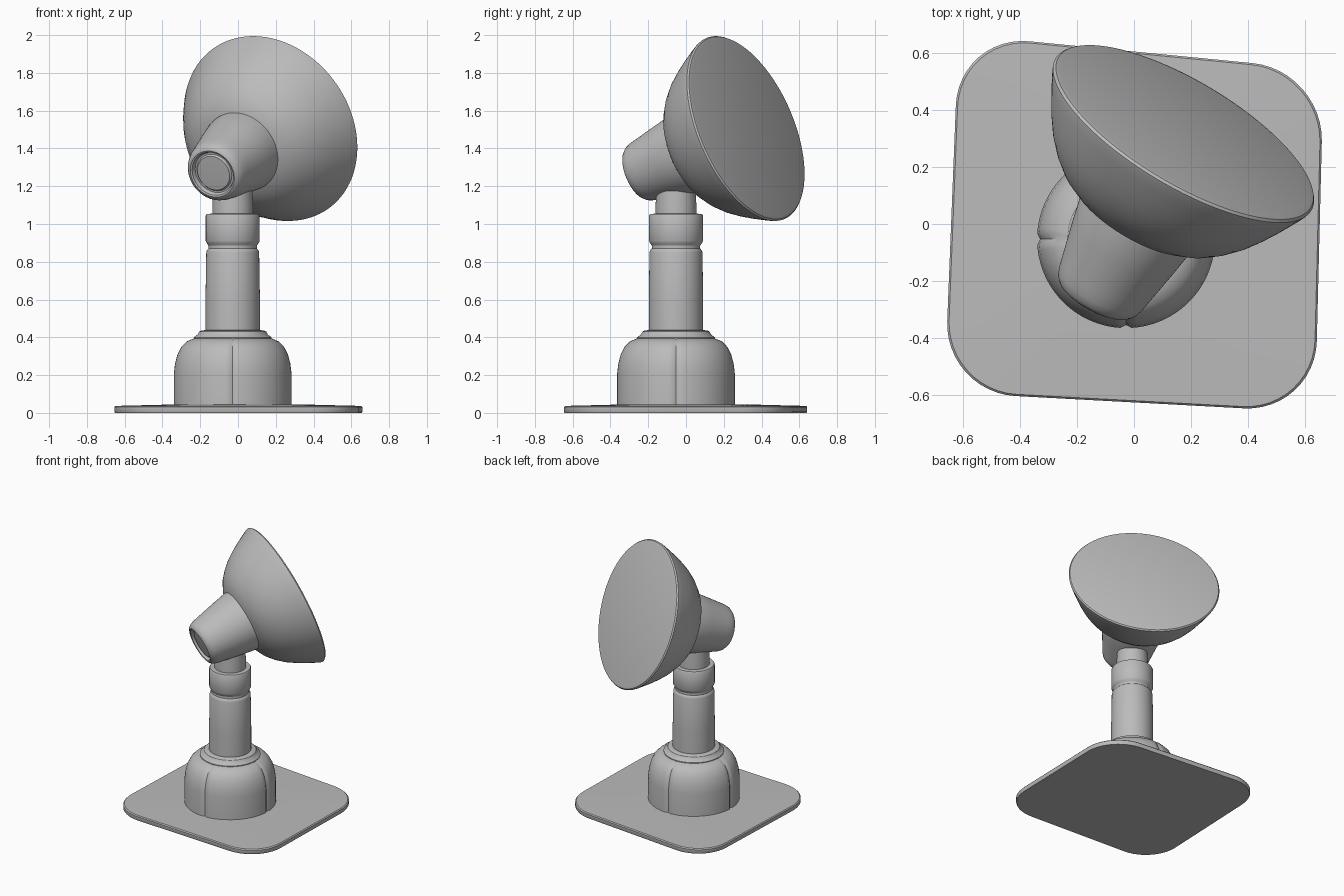
import bpy, bmesh, math
from mathutils import Vector

if "Cube" in bpy.data.objects:
    bpy.data.objects.remove(bpy.data.objects["Cube"])

grey = bpy.data.materials.new("plain grey")
grey.diffuse_color = (0.5, 0.5, 0.5, 1)
grey.use_nodes = True
grey.node_tree.nodes["Principled BSDF"].inputs["Base Color"].default_value = grey.diffuse_color


def finish(bm, name):
    bmesh.ops.remove_doubles(bm, verts=bm.verts, dist=1e-5)
    bmesh.ops.recalc_face_normals(bm, faces=bm.faces)
    mesh = bpy.data.meshes.new(name)
    bm.to_mesh(mesh)
    bm.free()
    mesh.materials.append(grey)
    ob = bpy.data.objects.new(name, mesh)
    bpy.context.collection.objects.link(ob)
    bpy.ops.object.select_all(action='DESELECT')
    bpy.context.view_layer.objects.active = ob
    ob.select_set(True)
    bpy.ops.object.shade_smooth_by_angle(angle=math.radians(35))
    return ob


def lathe(name, profile, origin, axis=(0, 0, 1), seams=0, seg=96):
    """Revolve (radius, height) points about an axis; seams are pinched lines."""
    bm = bmesh.new()
    rot = Vector(axis).to_track_quat('Z', 'Y')
    rings = []
    for r, h in profile:
        ring = []
        for i in range(seg):
            a = math.tau * i / seg
            k = 0.965 if seams and i % (seg // seams) == 0 else 1
            p = Vector((r * k * math.cos(a), r * k * math.sin(a), h))
            ring.append(bm.verts.new(Vector(origin) + rot @ p))
        rings.append(ring)
    for a, b in zip(rings, rings[1:]):
        for i in range(seg):
            j = (i + 1) % seg
            bm.faces.new((a[i], a[j], b[j], b[i]))
    for ring, (r, h) in ((rings[0], profile[0]), (rings[-1], profile[-1])):
        if r > 0:
            bm.faces.new(ring)
    bmesh.ops.dissolve_degenerate(bm, dist=1e-5, edges=bm.edges)
    return finish(bm, name)


# Base plate: slightly skewed square with rounded corners
corners = [Vector(c) for c in ((-0.665, -0.59), (0.635, -0.66), (0.665, 0.54), (-0.615, 0.665))]
outline = []
for i, c in enumerate(corners):
    p = c + (corners[i - 1] - c).normalized() * 0.25
    q = c + (corners[(i + 1) % 4] - c).normalized() * 0.25
    for k in range(13):
        a = math.pi / 2 * k / 12
        outline.append(p + (c - p) * math.sin(a) + (q - p - (c - p)) * (1 - math.cos(a)))
bm = bmesh.new()
layers = [[bm.verts.new((p.x * s, p.y * s, z)) for p in outline]
          for s, z in ((0.995, 0), (1, 0.006), (1, 0.03), (0.99, 0.037), (0.5, 0.045))]
for a, b in zip(layers, layers[1:]):
    for i in range(len(a)):
        j = (i + 1) % len(a)
        bm.faces.new((a[i], a[j], b[j], b[i]))
bm.faces.new(layers[0])
bm.faces.new(layers[-1])
finish(bm, "base_plate")

# Pedestal with four vertical seams, then the column above it
FOOT = (-0.028, -0.053, 0)
lathe("pedestal", [(0.312, 0.03), (0.312, 0.21), (0.306, 0.26), (0.293, 0.31), (0.272, 0.35),
                   (0.245, 0.378), (0.205, 0.395), (0.1, 0.4)], FOOT, seams=4)
lathe("pedestal_ring", [(0.206, 0.38), (0.206, 0.4), (0.185, 0.415), (0.178, 0.43),
                        (0.165, 0.437), (0.14, 0.438)], FOOT)
lathe("column", [(0.144, 0.4), (0.144, 0.6), (0.14, 0.85), (0.137, 0.86), (0.128, 0.87),
                 (0.128, 0.89)], FOOT)
lathe("collar", [(0.128, 0.885), (0.138, 0.9), (0.143, 0.91), (0.143, 1.045),
                 (0.138, 1.053), (0.108, 1.055)], FOOT)
lathe("stem", [(0.108, 1.05), (0.108, 1.1), (0.1, 1.25)], FOOT)

# Dish: closed flat face and bowl behind it
CENTRE = Vector((0.18, 0.325, 1.51))
FACING = Vector((0.48, 0.805, 0.35))
lathe("dish", [(0, 0), (0.5, 0), (0.515, -0.004), (0.522, -0.013), (0.518, -0.025), (0.5, -0.062),
               (0.473, -0.115), (0.442, -0.17), (0.405, -0.227), (0.36, -0.28), (0.31, -0.325),
               (0.25, -0.36), (0.18, -0.38), (0.1, -0.39), (0, -0.392)], CENTRE, FACING, seg=128)

# Tapered neck behind the dish with a recessed end cap
END = Vector((-0.135, -0.26, 1.265))
lathe("neck", [(0, 0.008), (0.095, 0.012), (0.103, 0.022), (0.113, 0.022), (0.121, 0.002),
               (0.13, -0.002), (0.143, 0.004), (0.156, 0.02), (0.165, 0.045), (0.172, 0.08),
               (0.2, 0.22), (0.22, 0.33), (0.22, 0.45)], END, CENTRE - END)
